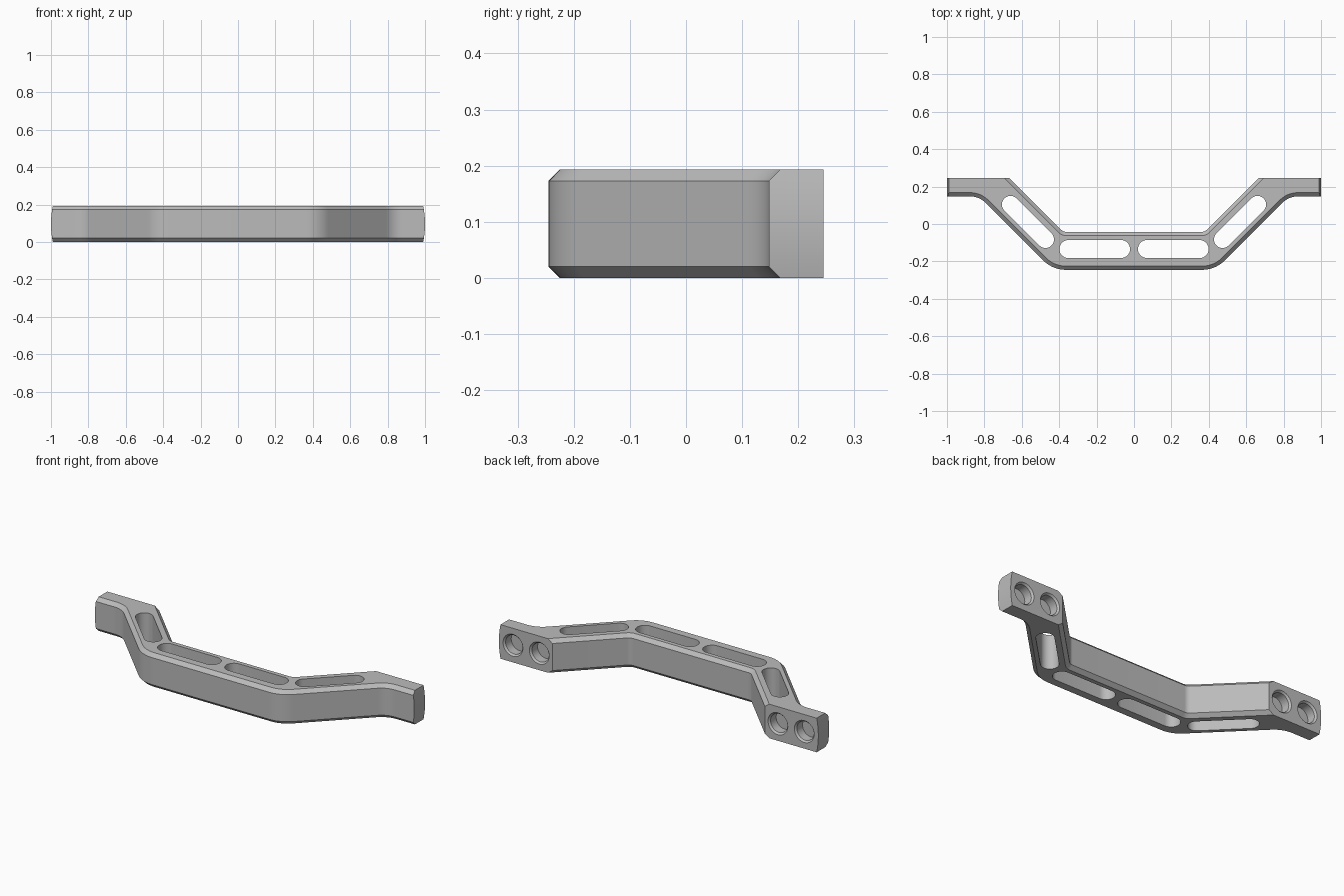
import bpy, bmesh
from math import pi, cos, sin, tan
from mathutils import Vector

cube = bpy.data.objects.get("Cube")
if cube:
    bpy.data.objects.remove(cube, do_unlink=True)

HEIGHT, CHAMFER = 0.193, 0.02
BACK, FRONT_TAB, BULGE = 0.245, 0.148, 0.01


def loft(bm, rings):
    """Skin a stack of closed rings and cap both ends."""
    loops = [[bm.verts.new(p) for p in ring] for ring in rings]
    n = len(loops[0])
    for a, b in zip(loops, loops[1:]):
        for i in range(n):
            j = (i + 1) % n
            bm.faces.new((a[i], a[j], b[j], b[i]))
    bm.faces.new(loops[0][::-1])
    bm.faces.new(loops[-1])


def make_object(name, bm):
    bmesh.ops.recalc_face_normals(bm, faces=bm.faces)
    mesh = bpy.data.meshes.new(name)
    bm.to_mesh(mesh)
    bm.free()
    obj = bpy.data.objects.new(name, mesh)
    bpy.context.collection.objects.link(obj)
    return obj


def fillet(prev, corner, nxt, radius, steps=10):
    """Points of an arc that rounds a corner."""
    if not radius:
        return [corner]
    a, b = (prev - corner).normalized(), (nxt - corner).normalized()
    half = a.angle(b) / 2
    start = corner + a * radius / tan(half)
    centre = corner + (a + b).normalized() * radius / sin(half)
    sweep = (pi - 2 * half) * (1 if a.cross(b) < 0 else -1)
    arm = start - centre
    pts = []
    for i in range(steps + 1):
        t = sweep * i / steps
        pts.append(centre + Vector((arm.x * cos(t) - arm.y * sin(t),
                                    arm.x * sin(t) + arm.y * cos(t))))
    return pts


def inset(points, amounts):
    """Move each edge inwards by its own amount and intersect neighbours."""
    out, n = [], len(points)
    for i in range(n):
        p = points[i]
        d1 = (p - points[i - 1]).normalized()
        d2 = (points[(i + 1) % n] - p).normalized()
        n1, n2 = Vector((-d1.y, d1.x)), Vector((-d2.y, d2.x))
        q1, q2 = p + n1 * amounts[i - 1], p + n2 * amounts[i]
        out.append(q1 + d1 * ((q2 - q1).cross(d2) / d1.cross(d2)))
    return out


# Bracket outline: right half corners with fillet radii, then mirrored
half = [(0.435, -0.245, 0.17), (0.828, FRONT_TAB, 0.12), (1, FRONT_TAB, 0),
        (1, BACK, 0), (0.665, BACK, 0), (0.378, -0.042, 0.04)]
corners = half + [(-x, y, r) for x, y, r in reversed(half)]
pts = [Vector(c[:2]) for c in corners]
outline = []
for i, c in enumerate(corners):
    outline += fillet(pts[i - 1], pts[i], pts[(i + 1) % len(pts)], c[2])


def edge_amounts(z):
    chamfer = max(0, CHAMFER - z, CHAMFER - (HEIGHT - z))
    bow = BULGE * (2 * z / HEIGHT - 1) ** 2
    result = []
    for i, p in enumerate(outline):
        q = outline[(i + 1) % len(outline)]
        if min(p.y, q.y) > BACK - 0.001:
            result.append(0)          # flat mounting face
        elif p.x * q.x > 0.99:
            result.append(bow)        # bowed end face
        else:
            result.append(chamfer)
    return result


# Bracket body with chamfered rims
levels = [0] + [CHAMFER + (HEIGHT - 2 * CHAMFER) * i / 8 for i in range(9)] + [HEIGHT]
bm = bmesh.new()
loft(bm, [[(p.x, p.y, z) for p in inset(outline, edge_amounts(z))] for z in levels])
bracket = make_object("bracket", bm)

# Cutters: lightening slots and blind mounting holes
bm = bmesh.new()


def cut_slot(x, y, length, radius, angle):
    ring = []
    for side in (1, -1):
        for i in range(17):
            t = -pi / 2 + pi * i / 16
            u = side * (length / 2 - radius + radius * cos(t))
            v = side * radius * sin(t)
            ring.append((x + u * cos(angle) - v * sin(angle),
                         y + u * sin(angle) + v * cos(angle)))
    loft(bm, [[(px, py, z) for px, py in ring] for z in (-0.1, HEIGHT + 0.1)])


def cut_hole(x):
    profile = [(0.062, BACK + 0.02), (0.062, BACK), (0.053, BACK - 0.01), (0.053, BACK - 0.06)]
    loft(bm, [[(x + r * cos(2 * pi * i / 40), y, HEIGHT / 2 + r * sin(2 * pi * i / 40))
               for i in range(40)] for r, y in profile])


for s in (1, -1):
    cut_slot(s * 0.21, -0.134, 0.378, 0.048, 0)
    cut_slot(s * 0.567, 0.011, 0.356, 0.046, s * pi / 4)
    for x in (0.747, 0.912):
        cut_hole(s * x)
cutter = make_object("slot_and_hole_cutter", bm)
cutter.hide_render = True

bpy.ops.object.select_all(action="DESELECT")
bpy.context.view_layer.objects.active = bracket
bracket.select_set(True)
mod = bracket.modifiers.new("cuts", "BOOLEAN")
mod.operation, mod.solver, mod.object = "DIFFERENCE", "EXACT", cutter
bpy.ops.object.modifier_apply(modifier=mod.name)
bpy.data.objects.remove(cutter, do_unlink=True)

# Plain grey finish
grey = bpy.data.materials.new("plain_grey")
grey.use_nodes = True
colour = (0.5, 0.5, 0.5, 1)
grey.diffuse_color = colour
grey.node_tree.nodes["Principled BSDF"].inputs["Base Color"].default_value = colour
bracket.data.materials.clear()
bracket.data.materials.append(grey)
bpy.ops.object.shade_smooth_by_angle(angle=pi / 6)
